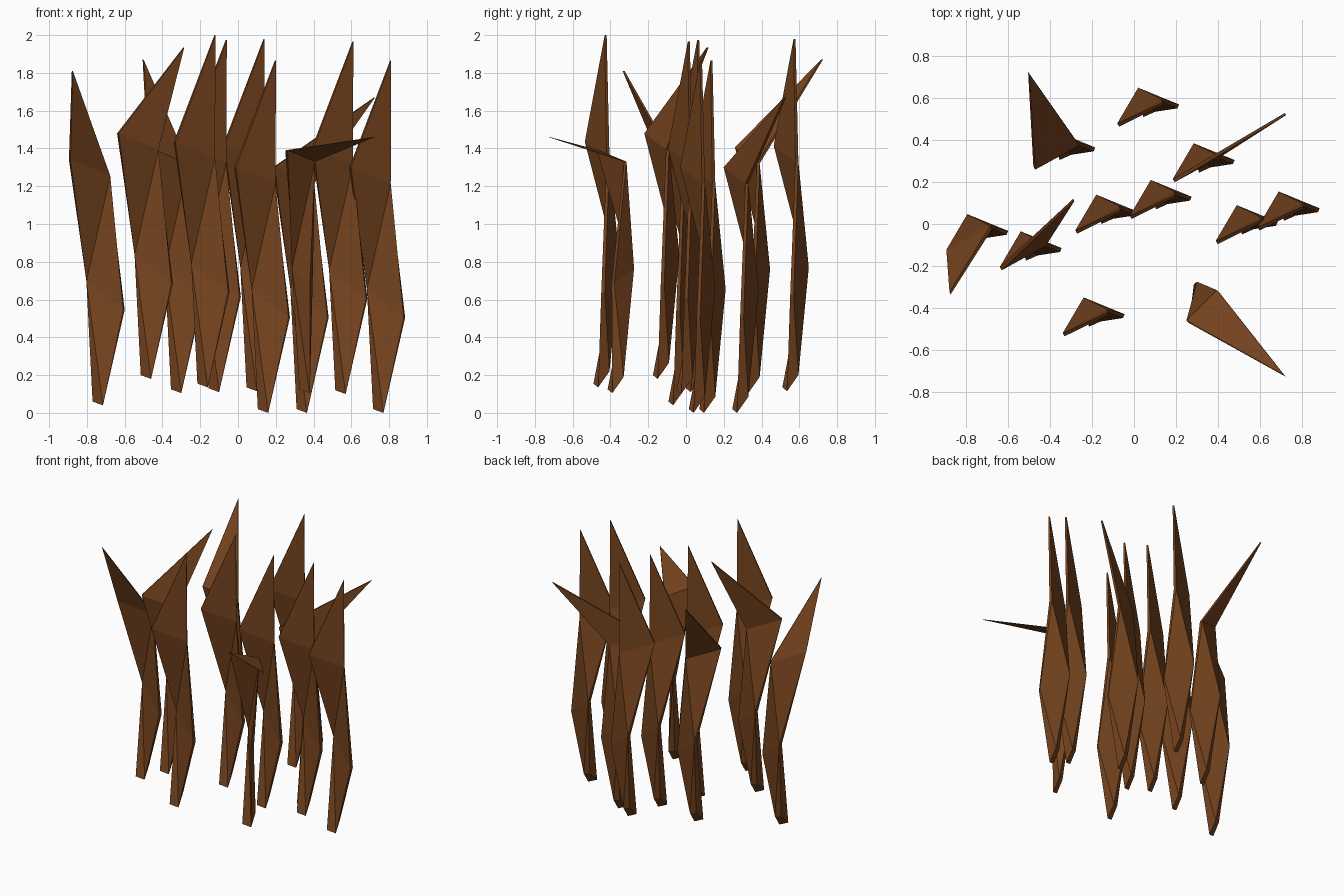
import bpy, bmesh
from mathutils import Vector as V

if "Cube" in bpy.data.objects:
    bpy.data.objects.remove(bpy.data.objects["Cube"])

mat = bpy.data.materials.new("brown")
mat.diffuse_color = (0.18, 0.057, 0.013, 1)
mat.use_nodes = True
mat.node_tree.nodes["Principled BSDF"].inputs["Base Color"].default_value = mat.diffuse_color

# Standard blade sections (left, right outer corners), relative to the mid-left corner
FOOT = [(.025, -.14, .02), (.08, -.115, 0), (.075, -.055, .085), (.035, -.07, .09)]
MID = [(0, 0, .655), (.195, -.08, .505)]
TOP = [(-.10, -.17, 1.30), (.11, -.055, 1.215)]
TIP = (.115, -.07, 1.865)


def section(pair, depth):
    """Thin four-cornered section: front-left, front-right, back-right, back-left."""
    l, r = V(pair[0]), V(pair[1])
    d = (r - l).normalized()
    n = V((d.y, -d.x, 0)).normalized() * depth
    return [l + n, r + n, r, l]


def blade(i, x, y, z, tip=None, mid=MID, top=TOP):
    o = V((x, y, z))
    t = V(tip) - o if tip else V(TIP)
    m, u = section(mid, .02), section(top, .018)
    side = (u[0] - u[3]).normalized() * .012
    bm = bmesh.new()
    ring = lambda pts: [bm.verts.new(V(p) + o) for p in pts]
    f, m, u, (tf, tb) = ring(FOOT), ring(m), ring(u), ring([t + side, t])
    faces = [f]
    # front and back folds, both creased through the mid-left corner
    for l, r in ((0, 1), (3, 2)):
        faces += [(f[l], f[r], m[l]), (f[r], m[r], m[l]),
                  (m[l], m[r], u[r]), (m[l], u[r], u[l])]
    # narrow edges
    for a, b in ((0, 3), (1, 2)):
        faces += [(f[a], f[b], m[b], m[a]), (m[a], m[b], u[b], u[a]),
                  (u[a], u[b], tb, tf)]
    # pointed end
    faces += [(u[0], u[1], tf), (u[3], u[2], tb)]
    for q in faces:
        bm.faces.new(q)
    bmesh.ops.recalc_face_normals(bm, faces=bm.faces)
    me = bpy.data.meshes.new("blade_%02d" % i)
    bm.to_mesh(me)
    bm.free()
    me.materials.append(mat)
    bpy.context.collection.objects.link(bpy.data.objects.new(me.name, me))


# Upright blades
spots = [(.02, .65, .115), (.08, .21, 0), (-.18, .14, .11), (-.24, -.35, .135),
         (.49, .09, .1), (.69, .155, 0)]
for i, p in enumerate(spots):
    blade(i, *p)

# Blades with a bent tip
blade(6, .285, .385, 0, (.72, .53, 1.67))
blade(7, -.38, .445, .105, (-.505, .725, 1.87))
blade(8, -.795, .047, .04, (-.88, -.325, 1.81))
blade(9, -.54, -.035, .18, (-.29, .12, 1.935))

# Twisted blade with a flat tip
blade(10, .30, -.275, .105, (.715, -.72, 1.46),
      mid=[(0, 0, .66), (.095, -.105, .58)],
      top=[(-.05, -.185, 1.285), (.095, -.04, 1.225)])
